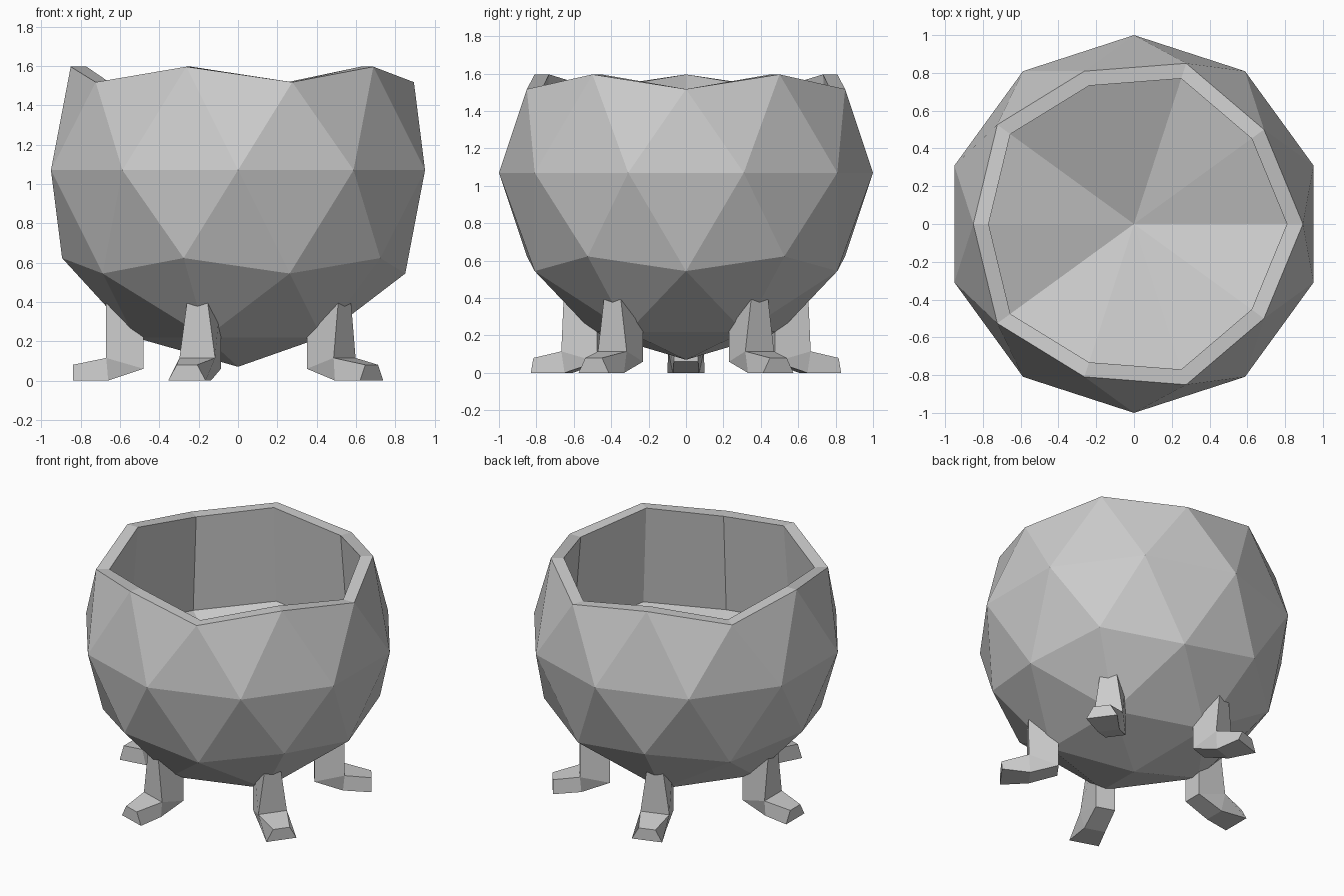
import bpy, bmesh, math

if "Cube" in bpy.data.objects:
    bpy.data.objects.remove(bpy.data.objects["Cube"])

BODY_Z = 1.07
FOOT_COUNT = 5


def extrude_loop(bm, edges, scale, drop):
    """Extrude an edge loop, scaling it about the z axis and lowering it."""
    geom = bmesh.ops.extrude_edge_only(bm, edges=edges)["geom"]
    for v in (g for g in geom if isinstance(g, bmesh.types.BMVert)):
        v.co.x *= scale
        v.co.y *= scale
        v.co.z -= drop
    return [e for e in geom if isinstance(e, bmesh.types.BMEdge) and e.is_boundary]


# Bowl: faceted sphere with the crown removed, flat rim, hollow and sunken floor
bpy.ops.mesh.primitive_ico_sphere_add(subdivisions=2, radius=1, location=(0, 0, 0))
bowl = bpy.context.object
bowl.name = "bowl"
bm = bmesh.new()
bm.from_mesh(bowl.data)
bmesh.ops.delete(bm, geom=[v for v in bm.verts if v.co.z > 0.7], context="VERTS")
bmesh.ops.translate(bm, verts=bm.verts[:], vec=(0, 0, BODY_Z))
outer_rim = [e for e in bm.edges if e.is_boundary]
inner_rim = extrude_loop(bm, outer_rim, 0.905, 0)
floor_edge = extrude_loop(bm, inner_rim, 1.07, 0.675)
floor_centre = bm.verts.new((0, 0, 0.58))
for e in floor_edge:
    bm.faces.new((e.verts[0], e.verts[1], floor_centre))
bmesh.ops.recalc_face_normals(bm, faces=bm.faces[:])
bm.to_mesh(bowl.data)
bm.free()


# Feet: side profile points as (distance outward, height, half width)
PROFILE = [
    (0.48, 0.45, 0.065),   # 0 leg top, inner
    (0.67, 0.45, 0.048),   # 1 leg top, outer
    (0.67, 0.115, 0.095),  # 2 ankle
    (0.84, 0.08, 0.055),   # 3 toe top
    (0.84, 0.00, 0.10),    # 4 toe bottom
    (0.66, 0.00, 0.07),    # 5 ball of the sole
    (0.48, 0.06, 0.065),   # 6 heel
]
SIDE_FACES = [(0, 1, 2, 6), (2, 5, 6), (2, 3, 4, 5)]


def make_foot(name, angle):
    bm = bmesh.new()
    c, s = math.cos(angle), math.sin(angle)
    sides = []
    for sign in (-1, 1):
        sides.append([bm.verts.new((r * c - sign * w * s, r * s + sign * w * c, z))
                      for r, z, w in PROFILE])
    n = len(PROFILE)
    for i in range(n):
        j = (i + 1) % n
        bm.faces.new((sides[0][i], sides[0][j], sides[1][j], sides[1][i]))
    for side in sides:
        for f in SIDE_FACES:
            bm.faces.new([side[i] for i in f])
    bmesh.ops.recalc_face_normals(bm, faces=bm.faces[:])
    mesh = bpy.data.meshes.new(name)
    bm.to_mesh(mesh)
    bm.free()
    bpy.context.collection.objects.link(bpy.data.objects.new(name, mesh))


for k in range(FOOT_COUNT):
    make_foot(f"foot_{k + 1}", math.pi + k * math.tau / FOOT_COUNT)
